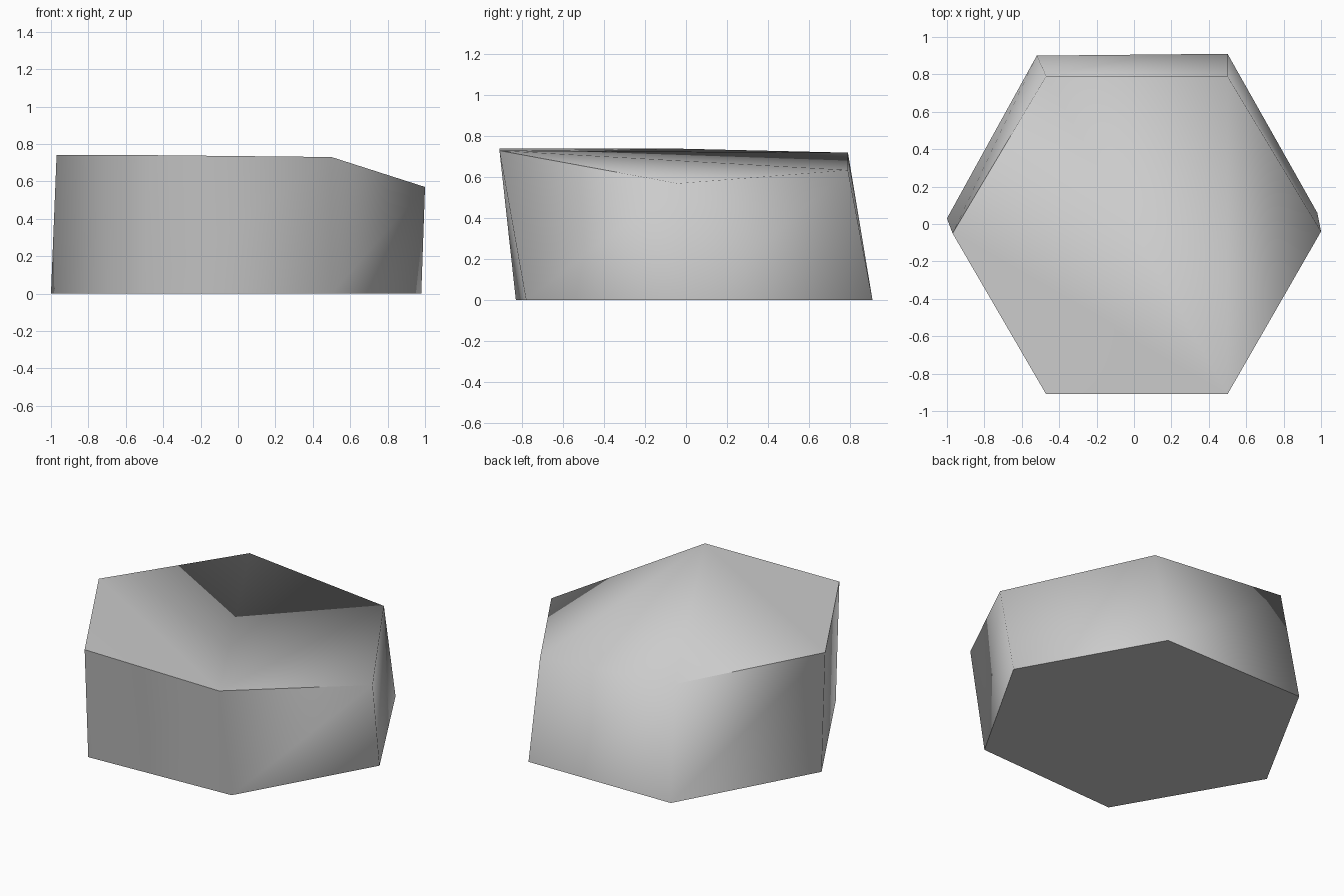
import bpy
import bmesh
import math

cube = bpy.data.objects.get("Cube")
if cube:
    bpy.data.objects.remove(cube, do_unlink=True)

# Stone colour
stone = bpy.data.materials.new("stone_grey")
stone.use_nodes = True
grey = (0.6, 0.6, 0.6, 1)
stone.diffuse_color = grey
stone.node_tree.nodes["Principled BSDF"].inputs["Base Color"].default_value = grey

# Six-sided rings, both starting at the front corner on the +x side
BASE = [(0.5, -0.78, 0), (0.98, 0.06, 0), (0.5, 0.91, 0),
        (-0.52, 0.9, 0), (-1, 0.03, 0), (-0.5, -0.83, 0)]
CROWN = [(0.5, -0.91, 0.73), (1, -0.04, 0.57), (0.5, 0.79, 0.635),
         (-0.47, 0.79, 0.72), (-0.97, -0.05, 0.74), (-0.47, -0.91, 0.74)]

bm = bmesh.new()
low = [bm.verts.new(p) for p in BASE]
high = [bm.verts.new(p) for p in CROWN]

# Leaning side walls and flat underside
for i in range(6):
    j = (i + 1) % 6
    bm.faces.new((low[i], low[j], high[j], high[i]))
bm.faces.new(low[::-1])

# Sloping top, fanned from the front corner
for i in range(1, 5):
    bm.faces.new((high[0], high[i], high[i + 1]))
bm.normal_update()

mesh = bpy.data.meshes.new("hexagonal_stone")
bm.to_mesh(mesh)
bm.free()
mesh.materials.append(stone)
block = bpy.data.objects.new("hexagonal_stone", mesh)
bpy.context.collection.objects.link(block)

# Soft shading that keeps the steep rims crisp
bpy.ops.object.select_all(action='DESELECT')
block.select_set(True)
bpy.context.view_layer.objects.active = block
bpy.ops.object.shade_smooth_by_angle(angle=math.radians(80))
